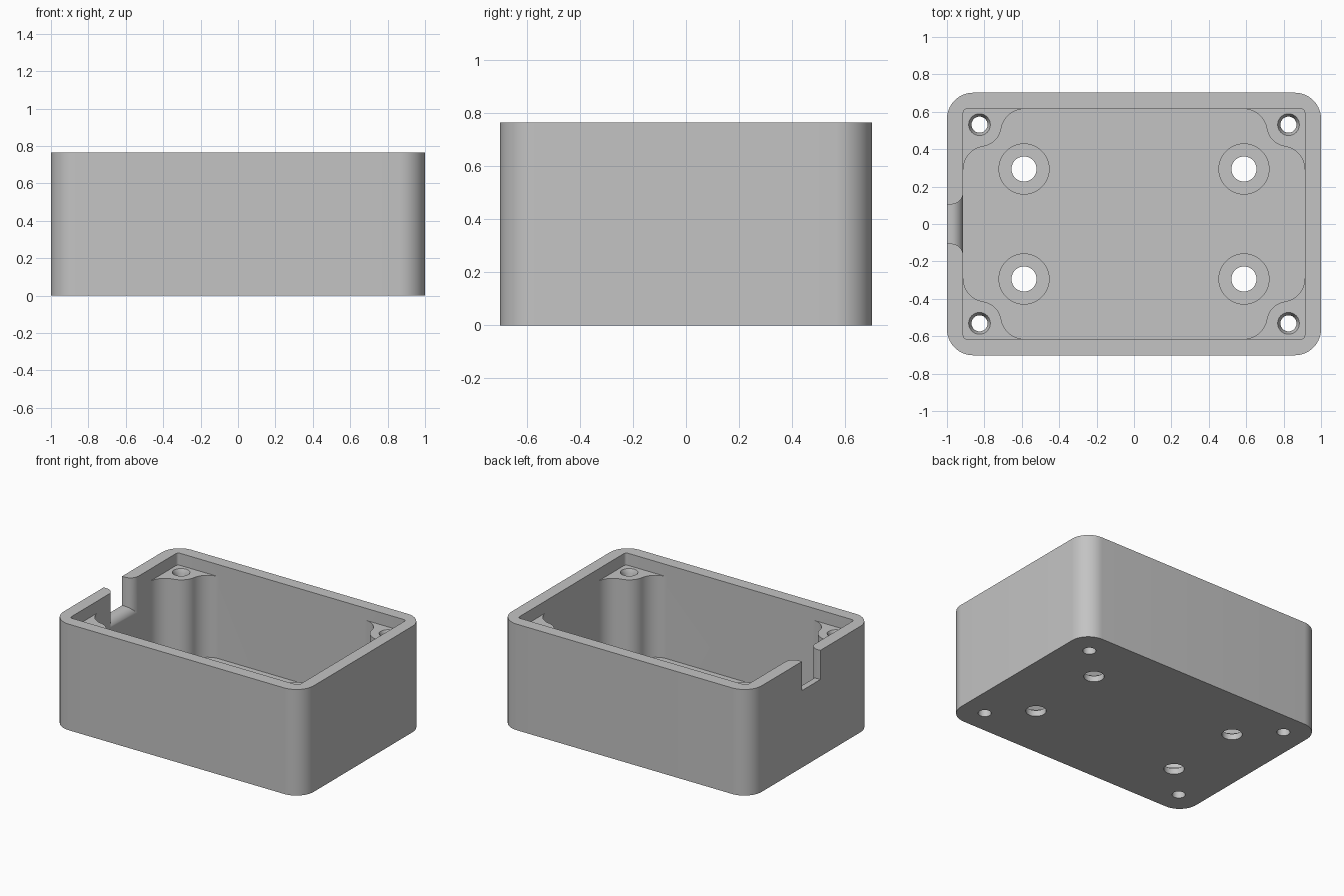
import bpy, bmesh
from math import atan2, cos, sin, sqrt, pi
from mathutils import Vector

if "Cube" in bpy.data.objects:
    bpy.data.objects.remove(bpy.data.objects["Cube"])

HEIGHT, WALL = 0.766, 0.087
OUT_X, OUT_Y = 1.0, 0.702
IN_X, IN_Y = OUT_X - WALL, OUT_Y - WALL
POST_TOP = HEIGHT - WALL
SCREW = Vector((0.826, 0.531))     # corner screw centre
MOUNT = Vector((0.588, 0.294))     # floor mounting hole centre
POST_R, FILLET_R = 0.118, 0.126

grey = bpy.data.materials.new("plain grey")
grey.use_nodes = True
colour = (0.55, 0.55, 0.55, 1)
grey.diffuse_color = colour
grey.node_tree.nodes["Principled BSDF"].inputs["Base Color"].default_value = colour


def loft(name, rings):
    """Closed solid through rings with equal point counts."""
    bm = bmesh.new()
    loops = [[bm.verts.new(p) for p in ring] for ring in rings]
    for a, b in zip(loops, loops[1:]):
        n = len(a)
        for i in range(n):
            j = (i + 1) % n
            bm.faces.new((a[i], a[j], b[j], b[i]))
    bm.faces.new(loops[0][::-1])
    bm.faces.new(loops[-1])
    bmesh.ops.recalc_face_normals(bm, faces=bm.faces)
    mesh = bpy.data.meshes.new(name)
    bm.to_mesh(mesh)
    bm.free()
    mesh.materials.append(grey)
    obj = bpy.data.objects.new(name, mesh)
    bpy.context.collection.objects.link(obj)
    return obj


def prism(name, outline, z0, z1):
    return loft(name, [[(x, y, z) for x, y in outline] for z in (z0, z1)])


def arc(centre, r, a0, a1, n=14):
    return [(centre[0] + r * cos(a0 + (a1 - a0) * i / n),
             centre[1] + r * sin(a0 + (a1 - a0) * i / n)) for i in range(n + 1)]


def four_fold(quarter):
    """Mirror a quarter outline into all four quadrants."""
    pts = []
    for sx, sy in ((1, 1), (-1, 1), (-1, -1), (1, -1)):
        part = [(x * sx, y * sy) for x, y in quarter]
        pts += part if sx * sy > 0 else part[::-1]
    return pts


def rounded_rect(hx, hy, r, n=14):
    return four_fold(arc((hx - r, hy - r), r, 0, pi / 2, n))


def turned(name, x, y, profile, n=40):
    """Round solid from (radius, height) pairs."""
    return loft(name, [[(x + r * cos(2 * pi * i / n), y + r * sin(2 * pi * i / n), z)
                        for i in range(n)] for r, z in profile])


def heading(v):
    return atan2(v.y, v.x)


def cavity_quarter():
    """Inner wall with a round screw post blended into both walls."""
    reach = POST_R + FILLET_R
    c1 = Vector((SCREW.x - sqrt(reach**2 - (FILLET_R - IN_Y + SCREW.y)**2), IN_Y - FILLET_R))
    c2 = Vector((IN_X - FILLET_R, SCREW.y - sqrt(reach**2 - (FILLET_R - IN_X + SCREW.x)**2)))
    return (arc(c2, FILLET_R, 0, heading(SCREW - c2))
            + arc(SCREW, POST_R, heading(c2 - SCREW) + 2 * pi, heading(c1 - SCREW) + 2 * pi)[1:-1]
            + arc(c1, FILLET_R, heading(SCREW - c1), pi / 2))


def notch_ring(x, grow):
    w, z = 0.105 + grow, 0.556 - grow
    return [(x, -w, z), (x, w, z), (x, w, 1), (x, -w, 1)]


box = prism("enclosure_box", rounded_rect(OUT_X, OUT_Y, 0.14), 0, HEIGHT)

# Main cavity and the lid recess above the posts
cutters = [prism("cavity_cutter", four_fold(cavity_quarter()), WALL, 1),
           prism("recess_cutter", rounded_rect(IN_X, IN_Y, 0.02, 5), POST_TOP, 1)]

# Cable notch, rounded over on its inner edge
R = 0.065
rings = [notch_ring(-1.1, 0)]
for i in range(11):
    a = i / 10 * pi / 2
    rings.append(notch_ring(-IN_X - R + R * sin(a), R * (1 - cos(a))))
rings.append(notch_ring(-IN_X + 0.05, R))
cutters.append(loft("notch_cutter", rings))

# Countersunk post holes and counterbored floor holes
for sx in (-1, 1):
    for sy in (-1, 1):
        cutters.append(turned("screw_cutter", sx * SCREW.x, sy * SCREW.y,
                              [(0.043, -0.1), (0.043, POST_TOP - 0.03),
                               (0.058, POST_TOP), (0.058, POST_TOP + 0.04)]))
        cutters.append(turned("mount_cutter", sx * MOUNT.x, sy * MOUNT.y,
                              [(0.067, -0.1), (0.067, WALL / 2),
                               (0.134, WALL / 2), (0.134, WALL + 0.1)]))

bpy.ops.object.select_all(action='DESELECT')
box.select_set(True)
bpy.context.view_layer.objects.active = box
for cutter in cutters:
    mod = box.modifiers.new(cutter.name, 'BOOLEAN')
    mod.operation = 'DIFFERENCE'
    mod.solver = 'EXACT'
    mod.object = cutter
    bpy.ops.object.modifier_apply(modifier=mod.name)
    bpy.data.objects.remove(cutter)

bpy.ops.object.shade_smooth_by_angle(angle=pi / 6)
